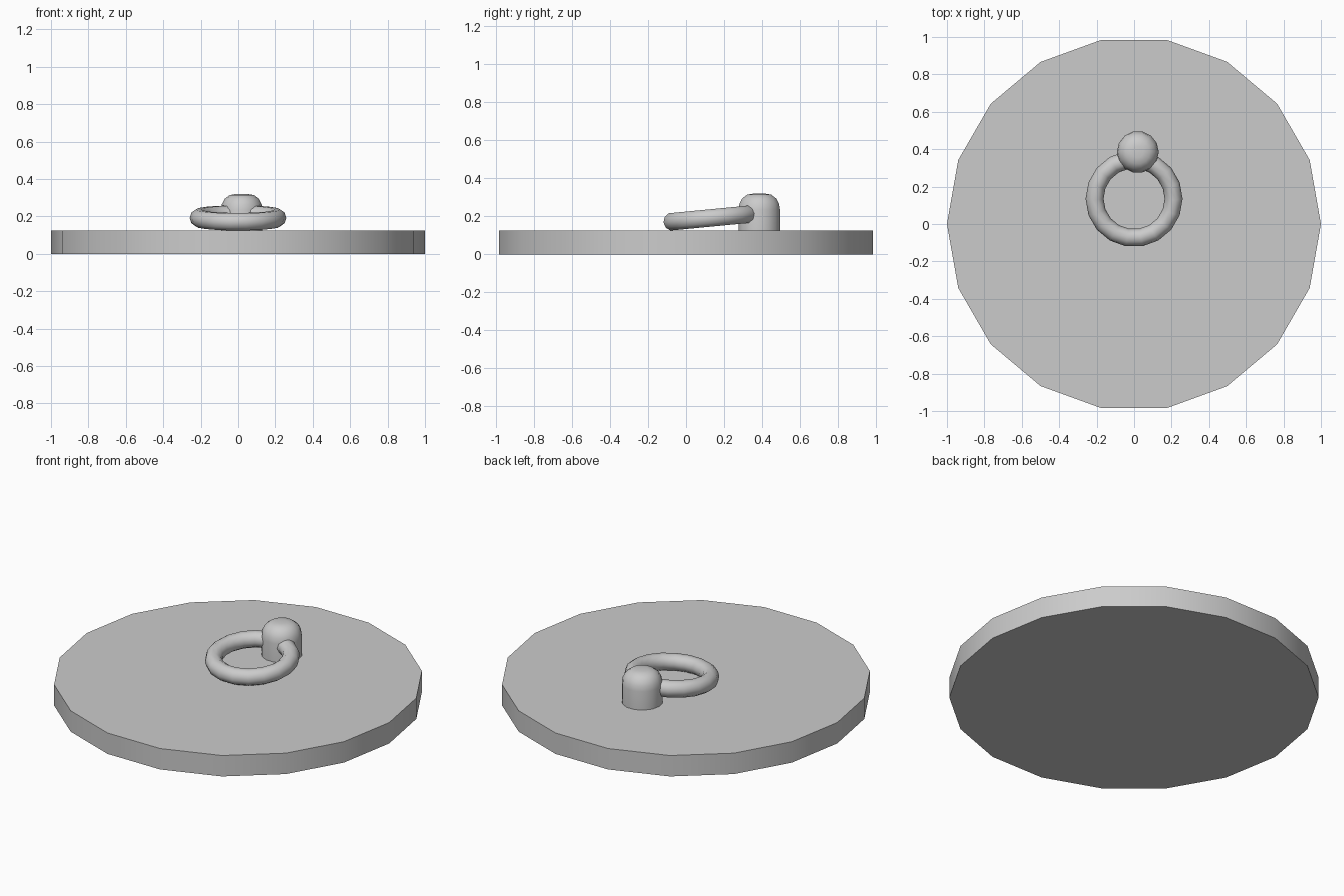
import bpy
import math

if "Cube" in bpy.data.objects:
    bpy.data.objects.remove(bpy.data.objects["Cube"])


def lathe(name, profile, sides, center, start=0.0):
    """Revolve (radius, z) points about a vertical axis and cap both ends."""
    verts, faces = [], []
    for r, z in profile:
        for i in range(sides):
            a = start + 2 * math.pi * i / sides
            verts.append((r * math.cos(a), r * math.sin(a), z))
    for k in range(len(profile) - 1):
        for i in range(sides):
            j = (i + 1) % sides
            faces.append((k * sides + i, k * sides + j,
                          (k + 1) * sides + j, (k + 1) * sides + i))
    last = (len(profile) - 1) * sides
    faces.append(tuple(reversed(range(sides))))
    faces.append(tuple(range(last, last + sides)))
    mesh = bpy.data.meshes.new(name)
    mesh.from_pydata(verts, [], faces)
    obj = bpy.data.objects.new(name, mesh)
    obj.location = (*center, 0)
    bpy.context.collection.objects.link(obj)
    return obj


def smooth(obj, angle=35):
    bpy.ops.object.select_all(action='DESELECT')
    obj.select_set(True)
    bpy.context.view_layer.objects.active = obj
    bpy.ops.object.shade_smooth_by_angle(angle=math.radians(angle))


# Eighteen-sided lid disc
smooth(lathe("lid_disc", [(1.0, 0.0), (1.0, 0.125)], 18, (0, 0)))

# Rounded post that holds the ring
post = [(0.112, 0.12), (0.112, 0.235), (0.107, 0.265), (0.092, 0.294),
        (0.065, 0.314), (0.03, 0.32)]
smooth(lathe("ring_post", post, 14, (0.02, 0.385)), 60)

# Pull ring, resting on the disc and tilted up into the post
bpy.ops.mesh.primitive_torus_add(
    major_segments=18, minor_segments=10, major_radius=0.211, minor_radius=0.048,
    location=(0, 0.135, 0.192), rotation=(math.radians(5.5), 0, 0))
ring = bpy.context.object
ring.name = "pull_ring"
smooth(ring, 60)
